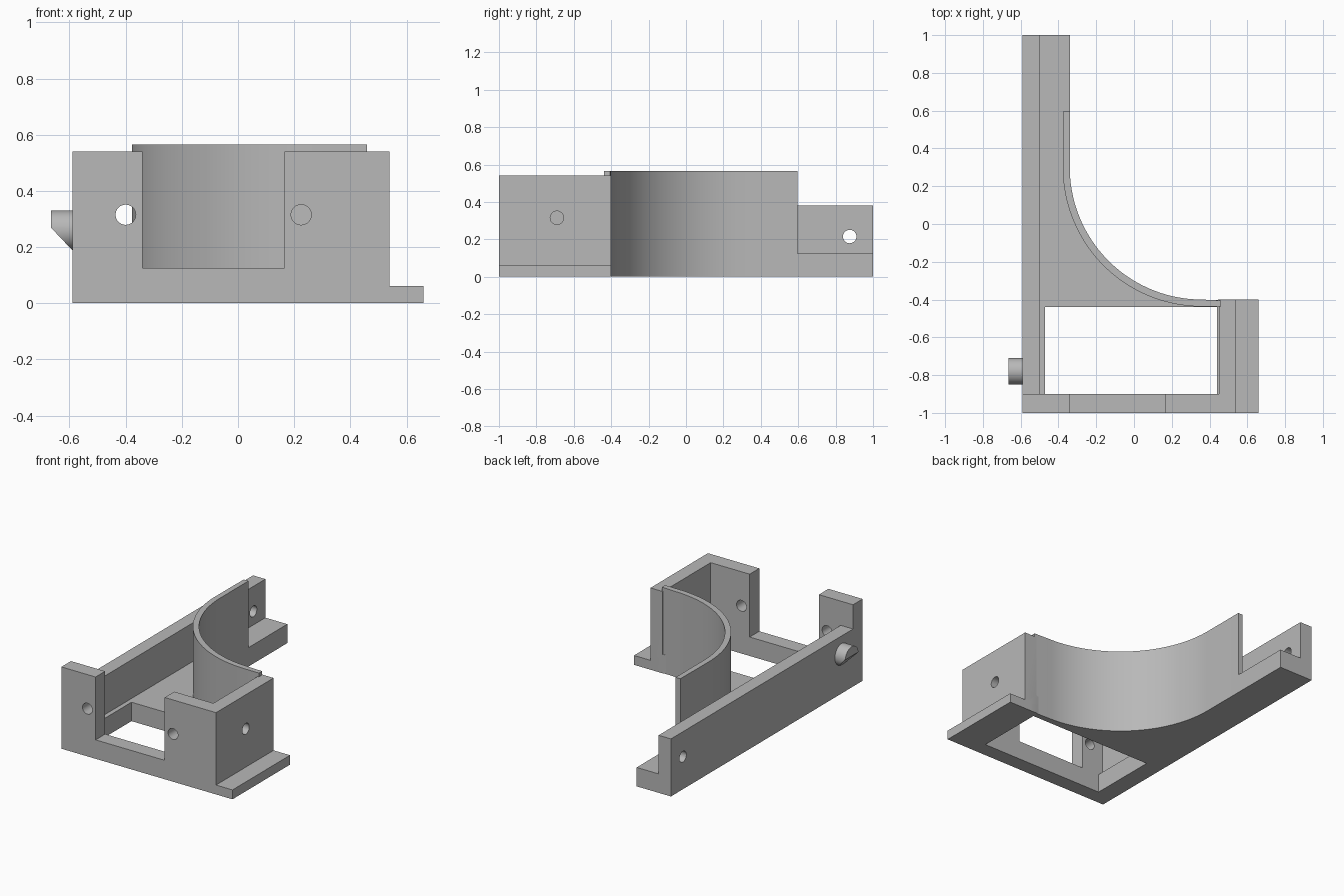
import bpy, bmesh, math
from mathutils import Vector

if "Cube" in bpy.data.objects:
    bpy.data.objects.remove(bpy.data.objects["Cube"], do_unlink=True)

grey = bpy.data.materials.new("matte grey")
grey.use_nodes = True
colour = (0.48, 0.48, 0.48, 1)
grey.diffuse_color = colour
grey.node_tree.nodes["Principled BSDF"].inputs["Base Color"].default_value = colour

AXES = {"x": lambda a, b, d: (d, a, b), "y": lambda a, b, d: (a, d, b), "z": lambda a, b, d: (a, b, d)}


def prism(name, profile, lo, hi, axis="z"):
    """Extrude a flat profile along an axis from lo to hi."""
    bm = bmesh.new()
    face = bm.faces.new([bm.verts.new(AXES[axis](a, b, lo)) for a, b in profile])
    moved = bmesh.ops.extrude_face_region(bm, geom=[face])["geom"]
    verts = [g for g in moved if isinstance(g, bmesh.types.BMVert)]
    bmesh.ops.translate(bm, verts=verts, vec=Vector(AXES[axis](0, 0, hi - lo)))
    bmesh.ops.recalc_face_normals(bm, faces=bm.faces)
    mesh = bpy.data.meshes.new(name)
    bm.to_mesh(mesh)
    bm.free()
    mesh.materials.append(grey)
    obj = bpy.data.objects.new(name, mesh)
    bpy.context.collection.objects.link(obj)
    return obj


def box(name, x0, x1, y0, y1, z0, z1):
    return prism(name, [(x0, y0), (x1, y0), (x1, y1), (x0, y1)], z0, z1)


def circle(a, b, r, n=32):
    return [(a + r * math.cos(math.tau * i / n), b + r * math.sin(math.tau * i / n)) for i in range(n)]


def activate(obj):
    bpy.ops.object.select_all(action="DESELECT")
    obj.select_set(True)
    bpy.context.view_layer.objects.active = obj


def combine(obj, other, operation):
    """Boolean the other part into obj, then discard it."""
    mod = obj.modifiers.new("combine", "BOOLEAN")
    mod.operation, mod.solver, mod.object = operation, "EXACT", other
    activate(obj)
    bpy.ops.object.modifier_apply(modifier=mod.name)
    bpy.data.objects.remove(other, do_unlink=True)


def arc(r, n=40):
    """Quarter arc from the left straight run to the front straight run."""
    return [(0.36 - r * math.cos(math.pi / 2 * i / n), 0.3 - r * math.sin(math.pi / 2 * i / n)) for i in range(n + 1)]


# Base plate, following the curved wall
base = [(-0.59, -1), (0.54, -1), (0.54, -0.4), (0.45, -0.4)] + arc(0.715)[::-1]
base += [(-0.355, 0.58), (-0.34, 0.58), (-0.34, 1), (-0.59, 1)]
frame = prism("frame", base, 0, 0.125)

# Front plate with its wide slot
front = [(-0.59, 0), (0.54, 0), (0.54, 0.54), (0.165, 0.54), (0.165, 0.125),
         (-0.34, 0.125), (-0.34, 0.54), (-0.59, 0.54)]
combine(frame, prism("front_plate", front, -1, -0.9, "y"), "UNION")

# Long side rail, side wall and mounting flange
combine(frame, box("rail", -0.59, -0.5, -1, 1, 0, 0.38), "UNION")
combine(frame, box("side_wall", 0.45, 0.54, -1, -0.4, 0, 0.54), "UNION")
combine(frame, box("flange", 0.5, 0.66, -1, -0.4, 0, 0.062), "UNION")

# Floor opening and screw holes
combine(frame, box("opening", -0.47, 0.44, -0.9, -0.44, -0.1, 0.13), "DIFFERENCE")
for x in (-0.4, 0.225):
    combine(frame, prism("front_hole", circle(x, 0.315, 0.036), -1.1, -0.8, "y"), "DIFFERENCE")
combine(frame, prism("side_hole", circle(-0.69, 0.315, 0.036), 0.4, 0.7, "x"), "DIFFERENCE")
combine(frame, prism("rail_hole", circle(0.875, 0.215, 0.036), -0.7, -0.4, "x"), "DIFFERENCE")

# Thin curved wall
wall = [(-0.34, 0.595)] + arc(0.7) + [(0.46, -0.405), (0.46, -0.438)]
wall += arc(0.737)[::-1] + [(-0.375, 0.595)]
curved_wall = prism("curved_wall", wall, 0, 0.565)

# Round peg with a sloped underside
peg = prism("peg", circle(-0.78, 0.26, 0.07), -0.665, -0.585, "x")
slope = [(-0.7, 0.305), (-0.58, 0.178), (-0.58, 0.1), (-0.7, 0.1)]
combine(peg, prism("slope_cutter", slope, -1, -0.6, "y"), "DIFFERENCE")

for obj in (frame, curved_wall, peg):
    activate(obj)
    bpy.ops.object.shade_smooth_by_angle(angle=math.radians(30))
